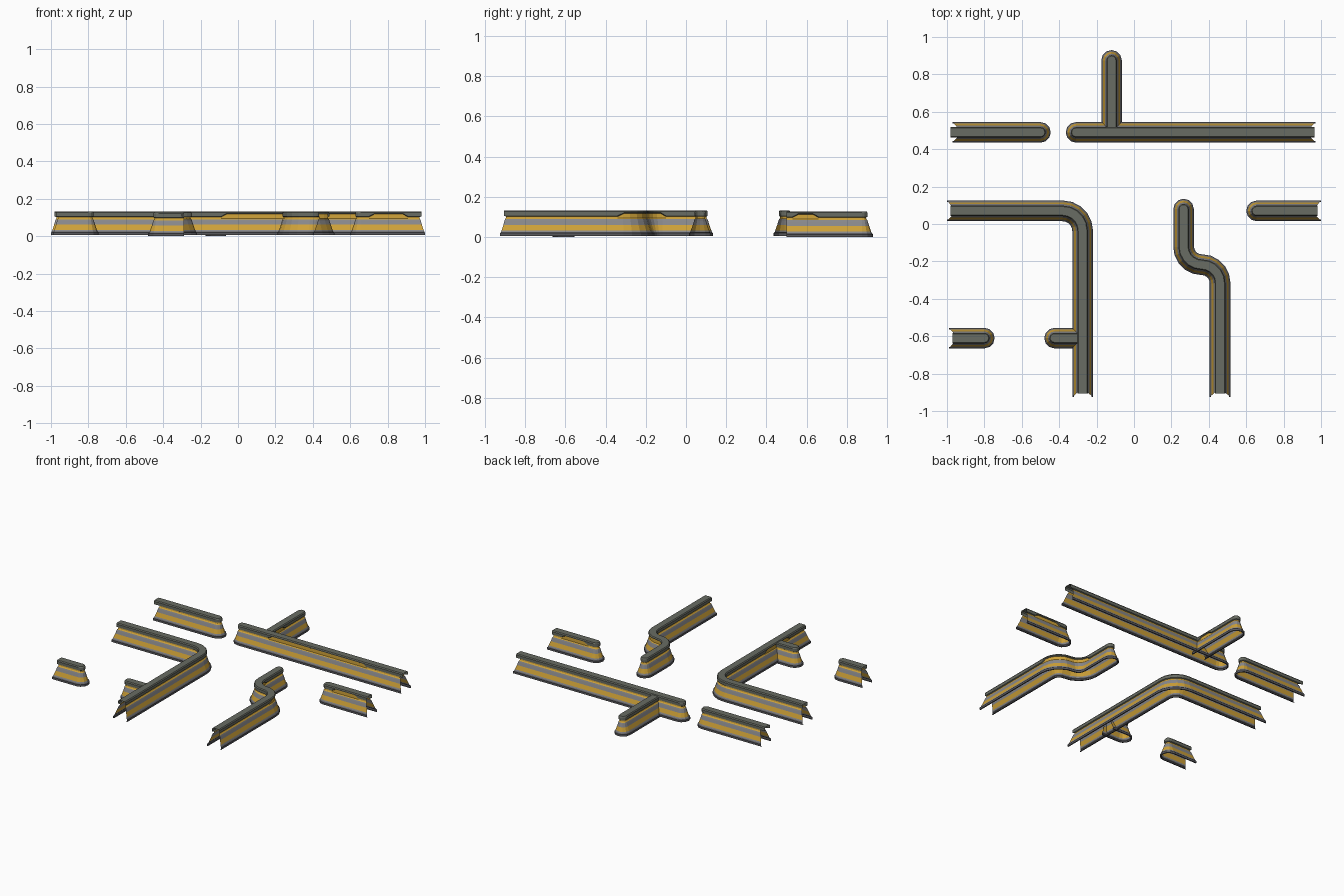
import bpy, bmesh
from math import pi, sin, cos
from mathutils import Vector

if "Cube" in bpy.data.objects:
    bpy.data.objects.remove(bpy.data.objects["Cube"])


def material(name, r, g, b):
    m = bpy.data.materials.new(name)
    m.diffuse_color = (r, g, b, 1)
    m.use_nodes = True
    m.node_tree.nodes["Principled BSDF"].inputs["Base Color"].default_value = m.diffuse_color
    return m


MATS = [material("dark_base", .10, .10, .11), material("mid_grey", .25, .25, .26),
        material("yellow_band", .62, .36, .04), material("top_grey", .14, .15, .125)]
BASE, GREY, YELLOW, TOP = range(4)

# Half cross-section: (half width, height, colour of the strip above the point)
PROFILE = [(.047, 0, BASE), (.055, 0, BASE), (.055, .014, BASE), (.049, .02, GREY),
           (.046, .028, YELLOW), (.036, .056, GREY), (.030, .076, GREY), (.027, .084, YELLOW),
           (.022, .090, YELLOW), (.021, .097, TOP), (.028, .101, TOP), (.028, .121, TOP),
           (.023, .128, TOP)]
LIP = (9, 10)      # points lifted where the lip is notched
CAP_STEPS = 6


def arc(cx, cy, r, a0, a1, steps=5):
    return [(cx + r * cos(a0 + (a1 - a0) * i / steps),
             cy + r * sin(a0 + (a1 - a0) * i / steps)) for i in range(steps + 1)]


def stations(path, extra):
    """Path corners plus extra stops as (distance, point, right-hand mitre)."""
    pts = [Vector(p) for p in path]
    dist = [0]
    for a, b in zip(pts, pts[1:]):
        dist.append(dist[-1] + (b - a).length)
    dirs = [(b - a).normalized() for a, b in zip(pts, pts[1:])]
    out = []
    for i, p in enumerate(pts):
        d0, d1 = dirs[max(i - 1, 0)], dirs[min(i, len(dirs) - 1)]
        t = (d0 + d1).normalized()
        out.append((dist[i], p, Vector((t.y, -t.x)) / t.dot(d0)))
    for s in extra:
        if all(abs(s - d) > .004 for d in dist) and 0 < s < dist[-1]:
            i = max(k for k in range(len(dirs)) if dist[k] < s)
            t = dirs[i]
            out.append((s, pts[i] + t * (s - dist[i]), Vector((t.y, -t.x))))
    return sorted(out, key=lambda q: q[0]), dirs[0], dirs[-1]


def wall(name, path, start_cap=False, end_cap=True, notches=(), neck=.03, top=.02, z=.005):
    """Sweep the section along a path; ends are round caps or set-back open cuts."""
    ramp = .03
    extra = [v for _, a, b in notches for v in (a, a + ramp, b - ramp, b)]
    st, first, last = stations(path, extra)
    n = len(st)

    def lift(side, s):
        vals = [min(s - a, b - s) / ramp for sd, a, b in notches if sd == side]
        return .016 * max([0] + [min(1, v) for v in vals])

    # outline: right side, end cap, left side back, start cap
    ring = []

    def side(sgn, order):
        for i in order:
            s, p, m = st[i]
            inward = Vector((0, 0))
            if i == 0 and not start_cap:
                inward = first
            if i == n - 1 and not end_cap:
                inward = -last
            ring.append((p, m * sgn, inward, lift(sgn, s)))

    def cap(p, d):
        r = Vector((d.y, -d.x))
        for k in range(1, CAP_STEPS):
            a = pi * k / CAP_STEPS
            ring.append((p, r * cos(a) + d * sin(a), Vector((0, 0)), 0))

    side(1, range(n))
    if end_cap:
        cap(st[-1][1], last)
    left0 = len(ring)
    side(-1, reversed(range(n)))
    if start_cap:
        cap(st[0][1], -first)
    total = len(ring)

    bm = bmesh.new()
    grid = []
    for p, d, inward, up in ring:
        col = []
        for j, (w, h, _) in enumerate(PROFILE):
            back = neck * (.055 - w) / .034 if j < 10 else top
            if j == 0:
                back = 0
            q = p + d * w + inward * back
            col.append(bm.verts.new((q.x, q.y, h + z + (up if j in LIP else 0))))
        grid.append(col)

    # side strips
    for i in range(total):
        k = (i + 1) % total
        if (i == n - 1 and not end_cap) or (i == total - 1 and not start_cap):
            continue
        for j in range(len(PROFILE) - 1):
            f = bm.faces.new((grid[i][j], grid[k][j], grid[k][j + 1], grid[i][j + 1]))
            f.material_index = PROFILE[j][2]

    # flat top
    rim = [c[-1] for c in grid]
    left = rim[left0:left0 + n][::-1]
    tops = [(rim[i], rim[i + 1], left[i + 1], left[i]) for i in range(n - 1)]
    if end_cap:
        tops.append(rim[n - 1:left0 + 1])
    if start_cap:
        tops.append(rim[left0 + n - 1:] + [rim[0]])
    for t in tops:
        bm.faces.new(t).material_index = TOP

    me = bpy.data.meshes.new(name)
    bm.to_mesh(me)
    bm.free()
    for m in MATS:
        me.materials.append(m)
    ob = bpy.data.objects.new(name, me)
    bpy.context.collection.objects.link(ob)
    return ob


# Back row, with a side branch
wall("back_left_wall", [(-.97, .49), (-.5, .49)], top=-.01)
wall("back_long_wall", [(.97, .49), (-.31, .49)], top=.005, notches=[(-1, .29, 1.06)])
wall("back_branch_wall", [(-.12, .5), (-.12, .875)], neck=0, top=0, z=0,
     notches=[(1, .03, .16)])

# Left corner wall, with a short branch
corner = [(-1, .07)] + arc(-.38, -.035, .105, pi / 2, 0) + [(-.275, -.925)]
wall("corner_wall", corner, end_cap=False, notches=[(1, 1.20, 1.48)])
wall("corner_branch_wall", [(-.29, -.61), (-.425, -.61)], neck=0, top=0, z=0)
wall("front_left_wall", [(-.99, -.61), (-.8, -.61)])

# S-bend wall
bend = [(.265, .08)] + arc(.3625, -.12, .0975, pi, 1.5 * pi) \
    + arc(.3625, -.315, .0975, pi / 2, 0)[1:] + [(.46, -.925)]
wall("s_bend_wall", bend, start_cap=True, end_cap=False, notches=[(-1, .18, .53)])

# Right short wall
wall("right_short_wall", [(1, .07), (.655, .07)],
     notches=[(1, .09, .3), (-1, .09, .3)])
